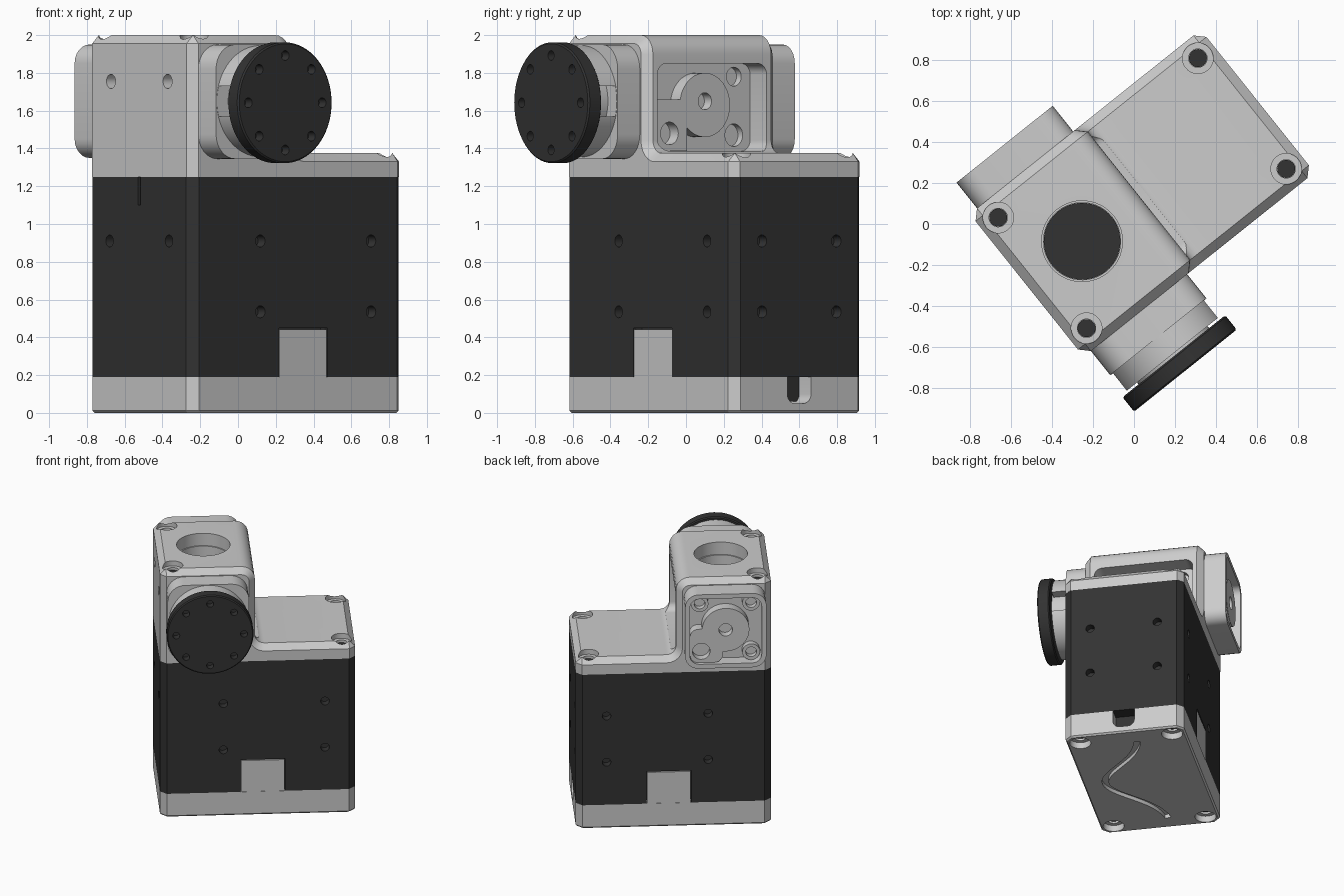
import bpy, bmesh, math
from mathutils import Matrix, Vector

if "Cube" in bpy.data.objects:
    bpy.data.objects.remove(bpy.data.objects["Cube"])

L, W, C = 0.72, 0.445, 0.048      # half length, half width, corner chamfer
UB, ZC = -0.375, 1.65             # upper block axis position
dark = bpy.data.materials.new("dark_plastic")
dark.diffuse_color = (0.032, 0.032, 0.032, 1)
dark.use_nodes = True
dark.node_tree.nodes["Principled BSDF"].inputs["Base Color"].default_value = dark.diffuse_color

# Local axes: u = long side, v = short side, z = up; everything is turned at the end
AX = {'z': lambda a, b, c: (a, b, c),
      'v': lambda a, b, c: (a, c, b),
      'u': lambda a, b, c: (c, a, b)}


def finish(bm, name, mat=None):
    bmesh.ops.recalc_face_normals(bm, faces=bm.faces)
    me = bpy.data.meshes.new(name)
    bm.to_mesh(me)
    bm.free()
    ob = bpy.data.objects.new(name, me)
    bpy.context.collection.objects.link(ob)
    if mat:
        me.materials.append(mat)
    return ob


def prism(name, pts, lo, hi, axis='z', mat=None, bevel=0, pick=None):
    bm = bmesh.new()
    rings = [[bm.verts.new(AX[axis](a, b, c)) for a, b in pts] for c in (lo, hi)]
    n = len(pts)
    for r in rings:
        bm.faces.new(r)
    for i in range(n):
        j = (i + 1) % n
        bm.faces.new((rings[0][i], rings[0][j], rings[1][j], rings[1][i]))
    bmesh.ops.recalc_face_normals(bm, faces=bm.faces)
    if bevel:
        edges = [e for e in bm.edges if e.calc_face_angle(0) > 0.6 and (pick is None or pick(e))]
        bmesh.ops.bevel(bm, geom=edges, offset=bevel, segments=1, affect='EDGES', profile=0.5)
    return finish(bm, name, mat)


def circle(cx, cy, r, n=32):
    return [(cx + r * math.cos(2 * math.pi * i / n), cy + r * math.sin(2 * math.pi * i / n)) for i in range(n)]


def arc(cx, cy, r, a0, a1, n=6):
    return [(cx + r * math.cos(math.radians(a0 + (a1 - a0) * i / n)),
             cy + r * math.sin(math.radians(a0 + (a1 - a0) * i / n))) for i in range(n + 1)]


def rrect(x0, x1, y0, y1, r, n=6):
    return (arc(x1 - r, y1 - r, r, 0, 90, n) + arc(x0 + r, y1 - r, r, 90, 180, n)
            + arc(x0 + r, y0 + r, r, 180, 270, n) + arc(x1 - r, y0 + r, r, 270, 360, n))


def rect(x0, x1, y0, y1):
    return [(x0, y0), (x1, y0), (x1, y1), (x0, y1)]


def cut(ob, pts, lo, hi, axis='z'):
    boolean(ob, prism("cutter", pts, lo, hi, axis))


def boolean(ob, cutter):
    cutter.hide_render = True
    m = ob.modifiers.new("cut", 'BOOLEAN')
    m.operation, m.solver, m.object = 'DIFFERENCE', 'EXACT', cutter
    bpy.context.view_layer.objects.active = ob
    bpy.ops.object.modifier_apply(modifier=m.name)
    bpy.data.objects.remove(cutter)


SCREWS = [(u, v) for u in (-0.6225, 0.6225) for v in (-0.345, 0.345)]
outline = [(L - C, W), (L, W - C), (L, C - W), (L - C, -W),
           (C - L, -W), (-L, C - W), (-L, W - C), (C - L, W)]

# Dark middle case with side screw holes, clip notches and a slit
case = prism("middle_case", outline, 0.19, 1.25, mat=dark)
for s in (-1, 1):
    lo, hi = sorted((s * (W - 0.06), s * (W + 0.1)))
    cut(case, rect(-0.13, 0.2, 0.1, 0.45), lo, hi, 'v')
    for z in (0.535, 0.91):
        for u in (-0.255, 0.495):
            cut(case, circle(u, z, 0.032, 20), lo, hi, 'v')
        cut(case, circle(s * 0.252, z, 0.032, 20), L - 0.06, L + 0.1, 'u')
    cut(case, circle(s * 0.252, 0.91, 0.032, 20), -L - 0.1, -L + 0.06, 'u')
cut(case, rect(-0.012, 0.012, 1.1, 1.3), -L - 0.1, -L + 0.03, 'u')

# Bottom cap with bolt recesses, cable groove and socket slot
cap = prism("bottom_cap", outline, 0, 0.19, bevel=0.012,
            pick=lambda e: all(v.co.z < 0.01 for v in e.verts))
for u, v in SCREWS:
    cut(cap, circle(u, v, 0.078), -0.1, 0.05)
    cut(cap, circle(u, v, 0.045), -0.1, 0.09)
cut(cap, rrect(-0.08, 0.08, 0.05, 0.35, 0.05), L - 0.2, L + 0.1, 'u')
prism("cable_socket", rect(-0.079, 0.079, 0.06, 0.189), L - 0.25, L - 0.1, 'u', dark)
path = [(0.56 - 1.14 * i / 40) for i in range(41)]
path = [Vector((u, 0.09 - 0.37 * math.exp(-(u / 0.33) ** 2))) for u in path]
sides = ([], [])
for i, p in enumerate(path):
    t = (path[min(i + 1, 40)] - path[max(i - 1, 0)]).normalized()
    for k, s in enumerate((-1, 1)):
        sides[k].append((p.x - s * t.y * 0.024, p.y + s * t.x * 0.024))
cut(cap, sides[0] + sides[1][::-1], -0.1, 0.03)
for name, s in (("front_clip", -1), ("back_clip", 1)):
    lo, hi = sorted((s * (W - 0.055), s * (W - 0.002)))
    prism(name, rect(-0.125, 0.195, 0.185, 0.442), lo, hi, 'v')

# Stepped upper housing
profile = ([(-L, 1.25), (L, 1.25), (L, 1.375)] + arc(0.05, 1.445, 0.07, 270, 180)
           + arc(-0.12, 1.9, 0.1, 0, 90) + [(-L, 2.0)])
housing = prism("upper_housing", profile, -W, W, 'v', bevel=0.045,
                pick=lambda e: not all(v.co.z < 1.26 for v in e.verts))
for u, v in SCREWS:
    top = 2.0 if u < 0 else 1.375
    cut(housing, circle(u, v, 0.075), top - 0.04, top + 0.1)
    cut(housing, circle(u, v, 0.045), top - 0.09, top + 0.1)
    prism("top_bolt", circle(u, v, 0.044, 24), top - 0.1, top - 0.06, mat=dark)
    prism("bottom_bolt", circle(u, v, 0.044, 24), 0.065, 0.1, mat=dark)
for v in (-0.24, 0.24):
    cut(housing, circle(v, 1.755, 0.038, 20), -L - 0.1, -L + 0.07, 'u')
# Stepped round opening in the top
cut(housing, circle(UB, 0, 0.197, 48), 1.9, 2.1)
cut(housing, circle(UB, 0, 0.188, 48), 1.72, 1.95)
prism("top_opening_disc", circle(UB, 0, 0.187, 48), 1.71, 1.75, mat=dark)
# Recess on the inner side of the block
cut(housing, rrect(-0.37, 0.37, 1.385, 1.85, 0.06), -0.16, 0.1, 'u')
boss = prism("side_recess_boss", circle(0, 1.63, 0.17), -0.17, -0.08, 'u')
cut(boss, circle(0, 1.65, 0.045, 20), -0.14, 0, 'u')
step = prism("side_recess_step", rect(-0.368, -0.12, 1.387, 1.66), -0.17, -0.08, 'u')
for v, z, r in ((0.26, 1.47, 0.06), (-0.05, 1.75, 0.035), (0.26, 1.78, 0.05)):
    if v > 0:
        cut(housing, circle(v, z, r, 24), -0.2, 0.0, 'u')
cut(step, circle(-0.24, 1.48, 0.06, 24), -0.15, 0, 'u')

# Idler cover with its open pocket
idler = prism("idler_cover", rrect(UB - 0.3, UB + 0.3, 1.35, 1.95, 0.1), W - 0.03, 0.605, 'v')
cut(idler, rrect(UB - 0.265, UB + 0.265, 1.385, 1.915, 0.07), 0.5, 0.7, 'v')
hub = prism("idler_hub", circle(UB, ZC, 0.175, 40), 0.49, 0.585, 'v')
cut(hub, circle(UB, ZC, 0.05), 0.52, 0.7, 'v')
arm = prism("idler_arm", rrect(UB + 0.02, UB + 0.262, 1.388, 1.66, 0.06), 0.49, 0.583, 'v')
cut(arm, circle(UB + 0.18, 1.48, 0.065), 0.52, 0.7, 'v')
cut(arm, circle(UB, ZC, 0.12), 0.4, 0.7, 'v')
for du, dz in ((0.19, 0.2), (-0.19, 0.2), (-0.19, -0.2)):
    post = prism("idler_post", circle(UB + du, ZC + dz, 0.065, 24), 0.49, 0.55, 'v')
    cut(post, circle(UB + du, ZC + dz, 0.04, 20), 0.505, 0.7, 'v')

# Drive cover, guard arcs and output horn
prism("drive_cover", rrect(UB - 0.3, UB + 0.3, 1.345, 1.95, 0.13, 8), -0.595, -W + 0.03, 'v')
guard = prism("horn_guard", circle(UB, ZC, 0.295, 64), -0.705, -0.59, 'v')
cut(guard, rect(UB - 0.4, UB + 0.4, ZC - 0.08, ZC + 0.08), -0.8, -0.597, 'v')
prism("horn_shaft", circle(UB, ZC, 0.22, 48), -0.72, -0.59, 'v')
horn = prism("output_horn", circle(UB, 1.642, 0.32, 64), -0.807, -0.717, 'v', dark, bevel=0.008)
for i in range(8):
    a = math.pi * i / 4
    cut(horn, circle(UB + 0.25 * math.cos(a), 1.642 + 0.25 * math.sin(a), 0.026, 20), -0.9, -0.75, 'v')

# Turn the assembly into place and shade
place = Matrix.Translation((0.04, 0.15, 0)) @ Matrix.Rotation(math.radians(38.6), 4, 'Z')
for ob in bpy.data.objects:
    ob.data.transform(place)
    ob.select_set(True)
bpy.context.view_layer.objects.active = case
bpy.ops.object.shade_smooth_by_angle()
